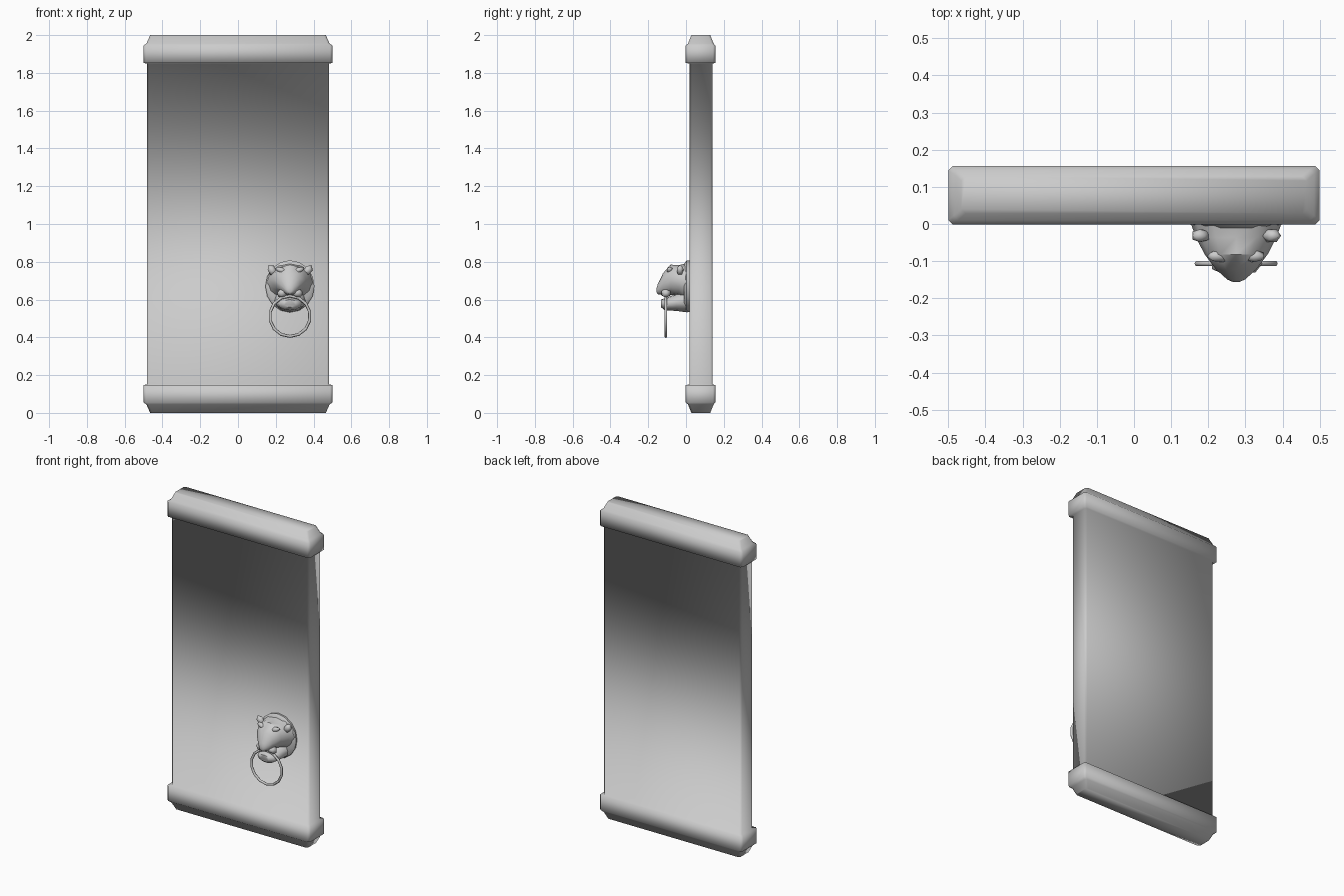
import bpy, bmesh, math
from mathutils import Vector, Matrix

cube = bpy.data.objects.get("Cube")
if cube:
    bpy.data.objects.remove(cube, do_unlink=True)

grey = bpy.data.materials.new("plain_grey")
grey.use_nodes = True
grey.diffuse_color = (0.6, 0.6, 0.6, 1)
grey.node_tree.nodes["Principled BSDF"].inputs["Base Color"].default_value = (0.6, 0.6, 0.6, 1)

KX = 0.275  # knocker centre line


def finish(bm, name, angle=180):
    bmesh.ops.recalc_face_normals(bm, faces=bm.faces)
    me = bpy.data.meshes.new(name)
    bm.to_mesh(me)
    bm.free()
    me.materials.append(grey)
    ob = bpy.data.objects.new(name, me)
    bpy.context.collection.objects.link(ob)
    bpy.ops.object.select_all(action='DESELECT')
    ob.select_set(True)
    bpy.context.view_layer.objects.active = ob
    if angle >= 180:
        bpy.ops.object.shade_smooth()
    else:
        bpy.ops.object.shade_smooth_by_angle(angle=math.radians(angle))
    return ob


def loft(name, rings, angle=180):
    """Skin a closed solid over a list of point rings."""
    bm = bmesh.new()
    vs = [[bm.verts.new(p) for p in r] for r in rings]
    n = len(vs[0])
    for a, b in zip(vs, vs[1:]):
        for i in range(n):
            j = (i + 1) % n
            bm.faces.new((a[i], a[j], b[j], b[i]))
    bm.faces.new(vs[0])
    bm.faces.new(vs[-1])
    return finish(bm, name, angle)


def slab_ring(z, hx, y0, y1, c):
    """Rectangle with chamfered corners at height z."""
    return [(-hx + c, y0, z), (hx - c, y0, z), (hx, y0 + c, z), (hx, y1 - c, z),
            (hx - c, y1, z), (-hx + c, y1, z), (-hx, y1 - c, z), (-hx, y0 + c, z)]


def oval_ring(y, zc, rx, rz, n=12):
    return [(KX + rx * math.cos(2 * math.pi * i / n), y,
             zc + rz * math.sin(2 * math.pi * i / n)) for i in range(n)]


def blob(name, centre, size, rot=0.0, tilt=0.0):
    """Low sphere stretched to a small feature."""
    bm = bmesh.new()
    m = (Matrix.Translation(Vector(centre)) @ Matrix.Rotation(rot, 4, 'Y')
         @ Matrix.Rotation(tilt, 4, 'X') @ Matrix.Diagonal((*size, 1)))
    bmesh.ops.create_icosphere(bm, subdivisions=1, radius=1, matrix=m)
    return finish(bm, name)


# Door slab with its thicker rounded end rails, all one skin
half = [(0.0, 0.465, 0.03, 0.13), (0.045, 0.485, 0.012, 0.148),
        (0.055, 0.5, 0.0, 0.157), (0.148, 0.5, 0.0, 0.157),
        (0.15, 0.483, 0.02, 0.143)]
profile = half + [(2 - z, hx, a, b) for z, hx, a, b in reversed(half)]
loft("door", [slab_ring(z, hx, a, b, 0.012) for z, hx, a, b in profile])

# Knocker back plate
loft("knocker_plate", [oval_ring(0.025, 0.67, 0.125, 0.135, 16),
                       oval_ring(0.005, 0.67, 0.13, 0.138, 16),
                       oval_ring(-0.01, 0.67, 0.11, 0.118, 16)], 60)

# Animal head: upper skull and muzzle, then the lower jaw
loft("head", [oval_ring(*s) for s in [
    (0.01, 0.69, 0.125, 0.105), (-0.035, 0.70, 0.108, 0.082),
    (-0.08, 0.705, 0.085, 0.08), (-0.12, 0.682, 0.055, 0.058),
    (-0.148, 0.655, 0.024, 0.027), (-0.154, 0.65, 0.01, 0.012)]], 50)
loft("jaw", [oval_ring(*s) for s in [
    (0.01, 0.60, 0.085, 0.068), (-0.05, 0.585, 0.075, 0.045),
    (-0.11, 0.575, 0.06, 0.032), (-0.132, 0.58, 0.035, 0.02)]], 50)

# Paired ears, brows and cheeks
for side, word in ((1, "left"), (-1, "right")):
    blob(word + "_ear", (KX + side * 0.095, -0.03, 0.755), (0.024, 0.02, 0.033), side * 0.6)
    blob(word + "_brow", (KX + side * 0.045, -0.085, 0.755), (0.038, 0.018, 0.016), side * -0.35)
    blob(word + "_cheek", (KX + side * 0.04, -0.105, 0.635), (0.032, 0.028, 0.026), side * 0.3)

# Hanging ring through the mouth
bm = bmesh.new()
N, M, R, T = 14, 6, 0.107, 0.008
grid = []
for i in range(N):
    a = 2 * math.pi * i / N
    row = []
    for j in range(M):
        b = 2 * math.pi * j / M
        r = R + T * math.cos(b)
        row.append(bm.verts.new((KX + r * math.sin(a), -0.105 + T * math.sin(b),
                                 0.512 + r * math.cos(a))))
    grid.append(row)
for i in range(N):
    for j in range(M):
        k, l = (i + 1) % N, (j + 1) % M
        bm.faces.new((grid[i][j], grid[k][j], grid[k][l], grid[i][l]))
finish(bm, "knocker_ring")

# Balance the whole model about the depth axis
for ob in bpy.context.collection.objects:
    if ob.type == 'MESH' and ob.data.materials and ob.data.materials[0] == grey:
        ob.location.y -= 0.0015
